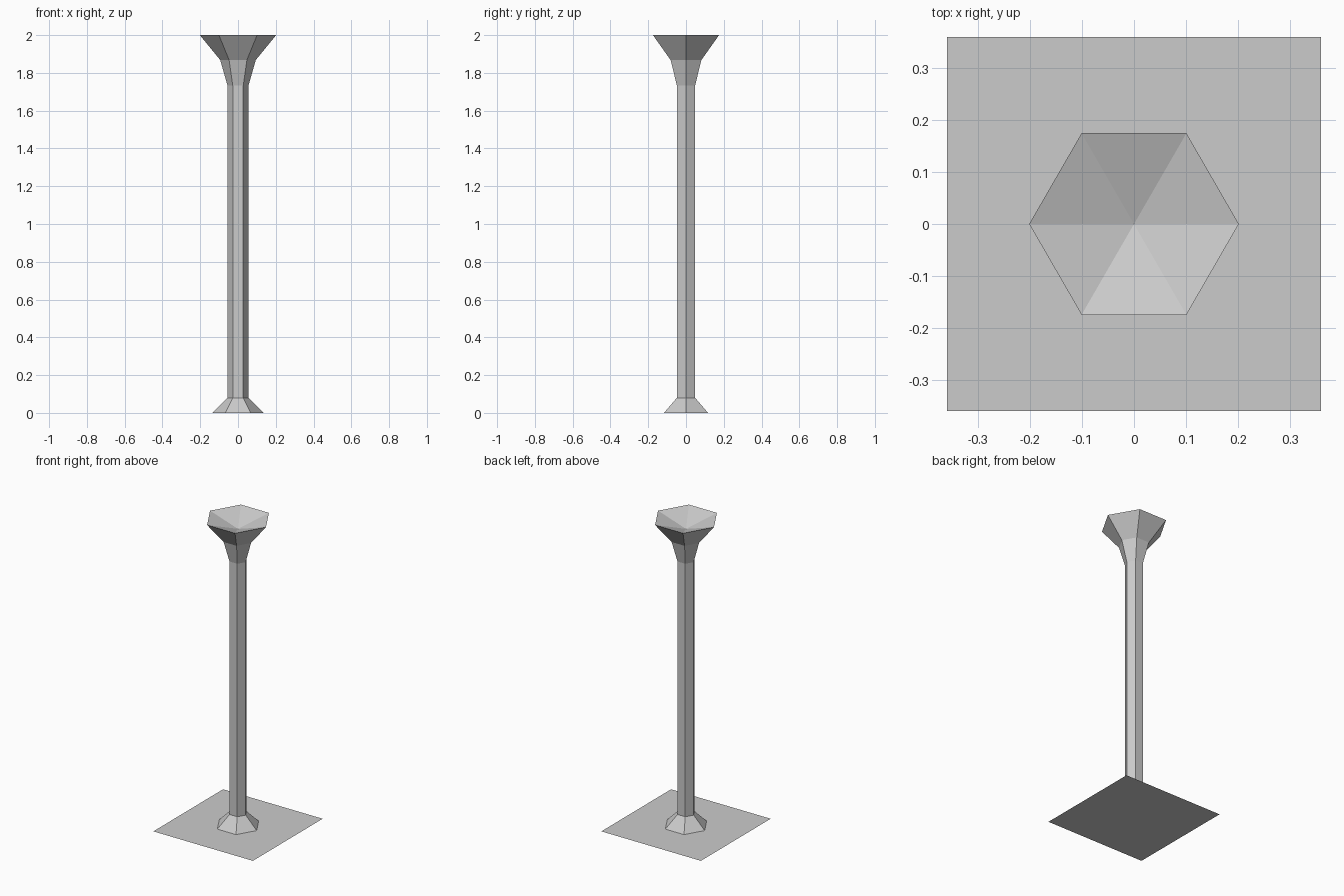
import bpy, bmesh
from math import cos, sin, pi

if "Cube" in bpy.data.objects:
    bpy.data.objects.remove(bpy.data.objects["Cube"])

SIDES = 6


def finish(name, bm):
    mesh = bpy.data.meshes.new(name)
    bm.to_mesh(mesh)
    bm.free()
    obj = bpy.data.objects.new(name, mesh)
    bpy.context.collection.objects.link(obj)
    return obj


# Hexagonal column: (radius, height) profile from foot to rim
profile = [(0.135, 0.0), (0.0555, 0.08), (0.0555, 1.733), (0.094, 1.868), (0.202, 2.0)]
bm = bmesh.new()
rings = [[bm.verts.new((r * cos(2 * pi * i / SIDES), r * sin(2 * pi * i / SIDES), z))
          for i in range(SIDES)] for r, z in profile]
for low, high in zip(rings, rings[1:]):
    for i in range(SIDES):
        j = (i + 1) % SIDES
        bm.faces.new((low[i], low[j], high[j], high[i]))

# Shallow dished top
dish = bm.verts.new((0, 0, 1.935))
for i in range(SIDES):
    bm.faces.new((rings[-1][i], rings[-1][(i + 1) % SIDES], dish))
finish("column", bm)

# Flat square floor plate
bm = bmesh.new()
bmesh.ops.create_grid(bm, x_segments=1, y_segments=1, size=0.36)
finish("floor_plate", bm)
